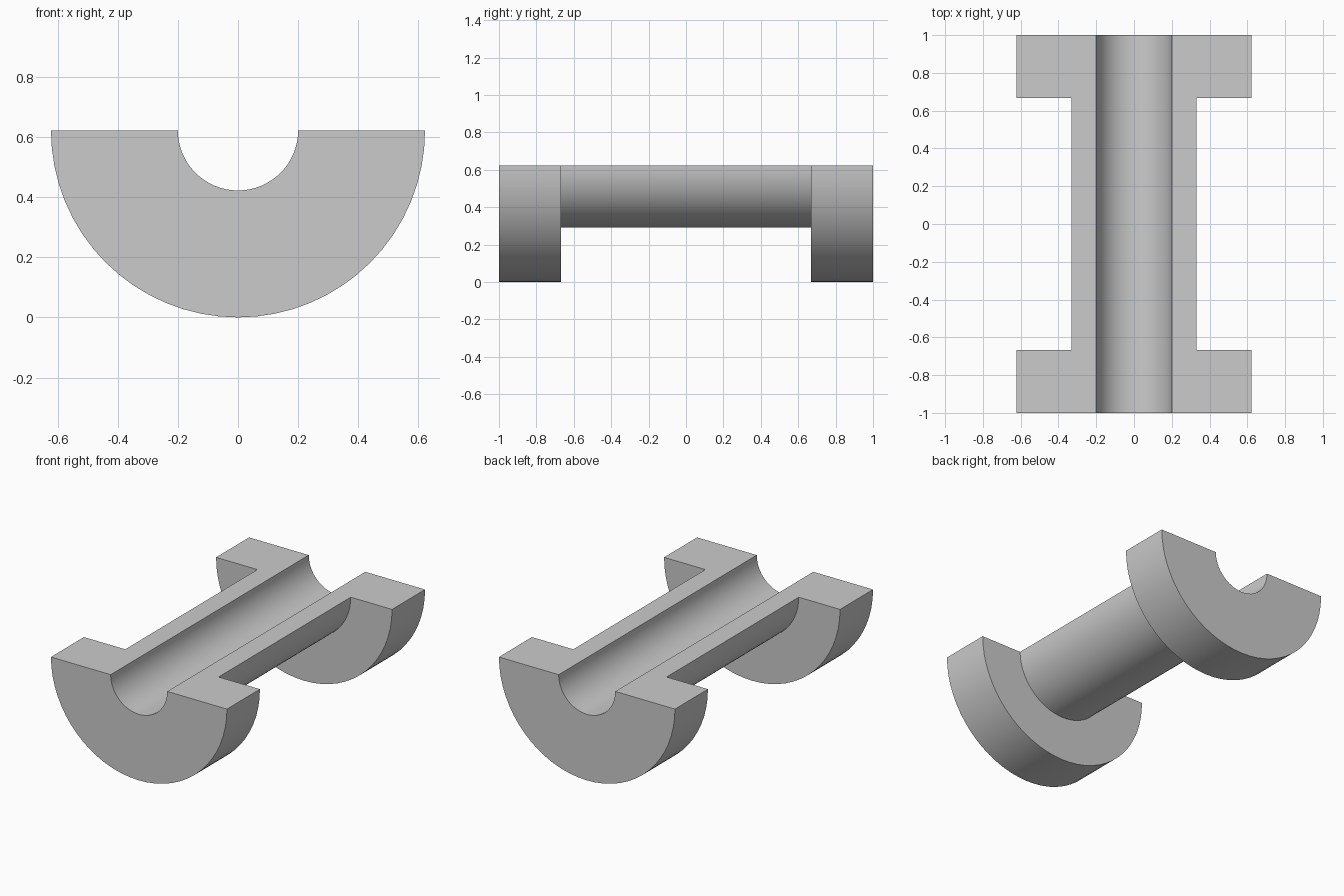
import bpy
import bmesh
import math

cube = bpy.data.objects.get("Cube")
if cube:
    bpy.data.objects.remove(cube, do_unlink=True)

BORE, BARREL, FLANGE = 0.2, 0.33, 0.622
END, INNER = 1.0, 0.667
SEGMENTS = 32

# Flat grey material
grey = bpy.data.materials.new("plain grey")
grey.use_nodes = True
colour = (0.6, 0.6, 0.6, 1)
grey.diffuse_color = colour
grey.node_tree.nodes["Principled BSDF"].inputs["Base Color"].default_value = colour

# Wall section as (radius, y): front half, then mirrored to the back
half = [(BORE, -END), (FLANGE, -END), (FLANGE, -INNER), (BARREL, -INNER)]
section = half + [(r, -y) for r, y in reversed(half)]

# Sweep the section half a turn below the split plane
bm = bmesh.new()
rings = []
for i in range(SEGMENTS + 1):
    a = math.pi * (1 + i / SEGMENTS)
    rings.append([bm.verts.new((r * math.cos(a), y, FLANGE + r * math.sin(a)))
                  for r, y in section])
count = len(section)
for a, b in zip(rings, rings[1:]):
    for j in range(count):
        k = (j + 1) % count
        bm.faces.new((a[j], a[k], b[k], b[j]))

# Flat split faces close both ends of the sweep
bm.faces.new(rings[0])
bm.faces.new(rings[-1])
bmesh.ops.recalc_face_normals(bm, faces=bm.faces)

mesh = bpy.data.meshes.new("half_bushing")
bm.to_mesh(mesh)
bm.free()
mesh.materials.append(grey)
bushing = bpy.data.objects.new("half_bushing", mesh)
bpy.context.collection.objects.link(bushing)

# Smooth curved walls, sharp rims
bpy.ops.object.select_all(action="DESELECT")
bushing.select_set(True)
bpy.context.view_layer.objects.active = bushing
bpy.ops.object.shade_smooth_by_angle(angle=math.radians(30))
